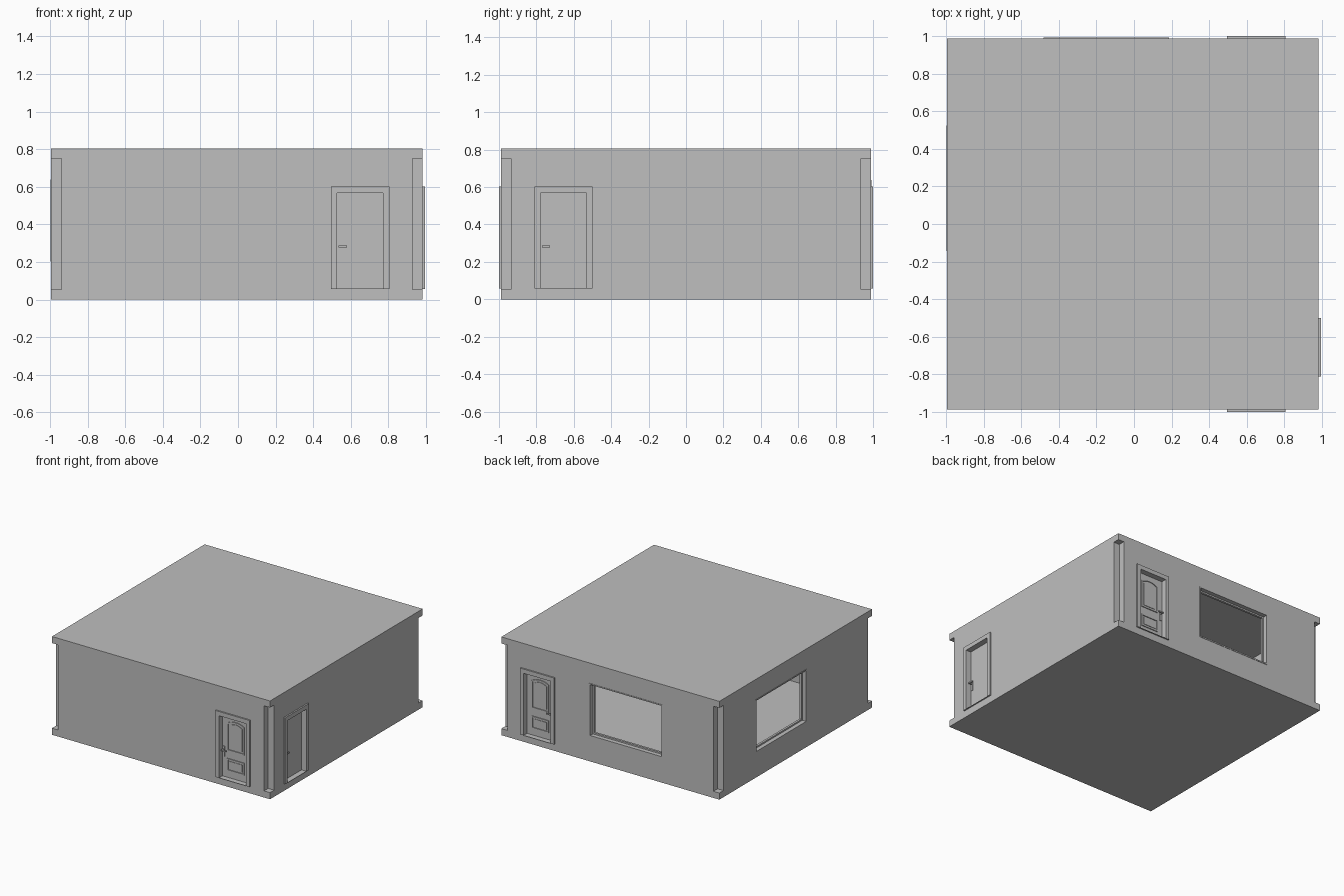
import bpy, math
from mathutils import Matrix, Vector

cube = bpy.data.objects.get("Cube")
if cube:
    bpy.data.objects.remove(cube, do_unlink=True)

grey = bpy.data.materials.new("plain grey")
grey.use_nodes = True
COLOUR = (0.52, 0.52, 0.52, 1)
grey.diffuse_color = COLOUR
grey.node_tree.nodes["Principled BSDF"].inputs["Base Color"].default_value = COLOUR

X0, X1, Y = -0.994, 0.982, 0.988     # outer faces of the room
TOP, SLAB, WALL = 0.805, 0.054, 0.054
Z = Vector((0, 0, 1))


def wall_frame(across, out, distance):
    """Local x runs along the wall, y goes up, z points outward."""
    m = Matrix((across, Z, out)).transposed().to_4x4()
    m.translation = Vector(out) * distance
    return m


def rect(u0, u1, v0, v1):
    return [(u0, v0), (u1, v0), (u1, v1), (u0, v1)]


def plate(name, outlines, w0, w1, frame):
    """Extrude an outline, with any further outlines as holes, from w0 to w1."""
    curve = bpy.data.curves.new(name, 'CURVE')
    curve.dimensions = '2D'
    curve.fill_mode = 'BOTH'
    curve.extrude = (w1 - w0) / 2
    for pts in outlines:
        s = curve.splines.new('POLY')
        s.points.add(len(pts) - 1)
        for p, (u, v) in zip(s.points, pts):
            p.co = (u, v, 0, 1)
        s.use_cyclic_u = True
        s.use_smooth = False
    temp = bpy.data.objects.new(name + "_outline", curve)
    bpy.context.collection.objects.link(temp)
    deps = bpy.context.evaluated_depsgraph_get()
    mesh = bpy.data.meshes.new_from_object(temp.evaluated_get(deps))
    bpy.data.objects.remove(temp, do_unlink=True)
    bpy.data.curves.remove(curve)
    mesh.name = name
    mesh.transform(frame @ Matrix.Translation((0, 0, (w0 + w1) / 2)))
    mesh.shade_flat()
    mesh.materials.clear()
    mesh.materials.append(grey)
    obj = bpy.data.objects.new(name, mesh)
    bpy.context.collection.objects.link(obj)
    return obj


def arched(half, v0, v1, rise):
    """Panel outline with a shallow curved top."""
    steps = 8
    top = []
    for i in range(steps + 1):
        t = 1 - 2 * i / steps
        top.append((half * t, v1 - rise * t * t))
    return [(-half, v0), (half, v0)] + top


def door(name, u, flip, frame, panelled):
    frame = frame @ Matrix.Translation((u, 0, 0))
    # casing on both sides of the wall
    casing = [rect(-0.155, 0.155, 0.058, 0.602), rect(-0.1225, 0.1225, 0.0585, 0.567)]
    plate(name + "_outer_casing", casing, 0, 0.012, frame)
    plate(name + "_inner_casing", casing, -WALL - 0.012, -WALL, frame)
    # leaf
    face, back = -0.034, -0.052
    plate(name + "_leaf", [rect(-0.123, 0.123, 0.058, 0.568)], back, face, frame)
    # mouldings and raised panels
    if panelled:
        for part, v0, v1, rise in (("upper", 0.28, 0.527, 0.02), ("lower", 0.115, 0.215, 0)):
            def shape(inset):
                if rise:
                    return arched(0.077 - inset, v0 + inset, v1 - inset, rise)
                return rect(inset - 0.077, 0.077 - inset, v0 + inset, v1 - inset)
            plate(f"{name}_{part}_moulding", [shape(0), shape(0.009)], face, face + 0.007, frame)
            plate(f"{name}_{part}_panel", [shape(0.02)], face, face + 0.004, frame)
    # handles on both sides
    h = -0.107 * flip
    lever = sorted((h - 0.008 * flip, h + 0.036 * flip))
    for side, base, d in (("outer", face, 1), ("inner", back, -1)):
        def part(label, shape, a, b):
            lo, hi = sorted((base + a * d, base + b * d))
            plate(f"{name}_{side}_{label}", [shape], lo, hi, frame)
        part("handle_plate", rect(h - 0.008, h + 0.008, 0.225, 0.307), 0, 0.005)
        part("handle_stem", rect(h - 0.005, h + 0.005, 0.277, 0.287), 0.005, 0.022)
        part("handle_lever", rect(*lever, 0.277, 0.287), 0.022, 0.031)


def window(name, u, frame):
    frame = frame @ Matrix.Translation((u, 0, 0))
    # narrow trim outside, slim sash near the inside face
    plate(name + "_trim", [rect(-0.333, 0.333, 0.203, 0.639), rect(-0.322, 0.322, 0.214, 0.63)],
          0, 0.003, frame)
    plate(name + "_sash", [rect(-0.322, 0.322, 0.214, 0.63), rect(-0.31, 0.31, 0.226, 0.618)],
          -0.05, -0.032, frame)


def door_hole(u):
    return rect(u - 0.1225, u + 0.1225, 0.058, 0.567)


def window_hole(u):
    return rect(u - 0.322, u + 0.322, 0.214, 0.63)


# floor and ceiling slabs
flat = Matrix.Identity(4)
plan = [rect(X0, X1, -Y, Y)]
plate("floor_slab", plan, 0, SLAB, flat)
plate("ceiling_slab", plan, TOP - SLAB, TOP, flat)

# walls stop short of the corners, leaving a square notch at each
front = wall_frame((1, 0, 0), (0, -1, 0), Y)
back = wall_frame((-1, 0, 0), (0, 1, 0), Y)
left = wall_frame((0, 1, 0), (1, 0, 0), X1)
right = wall_frame((0, -1, 0), (-1, 0, 0), -X0)
low, high = SLAB, TOP - SLAB
side_span = (WALL - Y, Y - WALL)
DOOR, SIDE_DOOR, BACK_WIN, SIDE_WIN = 0.65, -0.655, 0.148, -0.19
for name, frame, span, holes in (
        ("front_wall", front, (X0 + WALL, X1 - WALL), [door_hole(DOOR)]),
        ("back_wall", back, (WALL - X1, -X0 - WALL), [door_hole(-DOOR), window_hole(BACK_WIN)]),
        ("left_wall", left, side_span, [door_hole(SIDE_DOOR)]),
        ("right_wall", right, side_span, [window_hole(SIDE_WIN)])):
    plate(name, [rect(*span, low, high)] + holes, -WALL, 0, frame)

# doors and windows
door("front_door", DOOR, 1, front, True)
door("back_door", -DOOR, -1, back, True)
door("side_door", SIDE_DOOR, 1, left, False)
window("back_window", BACK_WIN, back)
window("side_window", SIDE_WIN, right)
